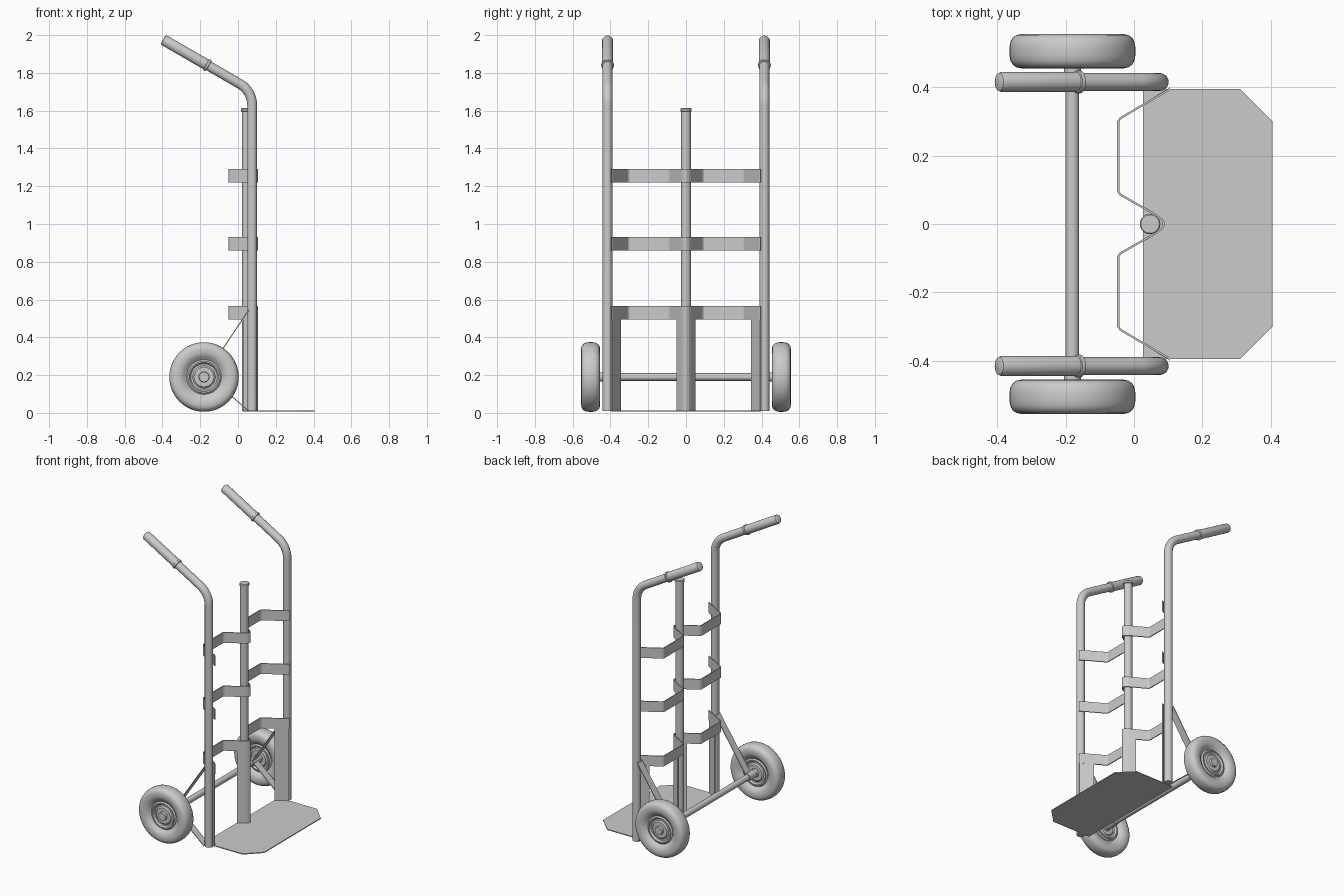
import bpy, bmesh, math
from mathutils import Vector, Matrix

if "Cube" in bpy.data.objects:
    bpy.data.objects.remove(bpy.data.objects["Cube"])


def add_mesh(name, verts, faces, angle=None):
    me = bpy.data.meshes.new(name)
    me.from_pydata(verts, [], faces)
    bm = bmesh.new()
    bm.from_mesh(me)
    bmesh.ops.recalc_face_normals(bm, faces=bm.faces)
    bm.to_mesh(me)
    bm.free()
    ob = bpy.data.objects.new(name, me)
    bpy.context.collection.objects.link(ob)
    if angle:
        bpy.ops.object.select_all(action='DESELECT')
        bpy.context.view_layer.objects.active = ob
        ob.select_set(True)
        bpy.ops.object.shade_smooth_by_angle(angle=math.radians(angle))
    return ob


def lathe(name, origin, axis, profile, n=32, angle=35):
    """Revolve (radius, height) pairs around an axis, capped at both ends."""
    rot = Vector(axis).to_track_quat('Z', 'Y').to_matrix()
    verts, faces = [], []
    for r, h in profile:
        for i in range(n):
            a = 2 * math.pi * i / n
            verts.append(Vector(origin) + rot @ Vector((r * math.cos(a), r * math.sin(a), h)))
    for k in range(len(profile) - 1):
        for i in range(n):
            j = (i + 1) % n
            faces.append((k*n + i, k*n + j, (k+1)*n + j, (k+1)*n + i))
    faces += [tuple(range(n)), tuple(range((len(profile)-1)*n, len(profile)*n))]
    return add_mesh(name, verts, faces, angle)


def sweep(name, path, r, y, n=24):
    """Round tube along an x-z path at depth y."""
    pts = [Vector((x, y, z)) for x, z in path]
    verts, faces = [], []
    for k, p in enumerate(pts):
        t = (pts[min(k+1, len(pts)-1)] - pts[max(k-1, 0)]).normalized()
        side = t.cross(Vector((0, 1, 0)))
        for i in range(n):
            a = 2 * math.pi * i / n
            verts.append(p + r * (math.cos(a) * side + math.sin(a) * Vector((0, 1, 0))))
    for k in range(len(pts) - 1):
        for i in range(n):
            j = (i + 1) % n
            faces.append((k*n + i, k*n + j, (k+1)*n + j, (k+1)*n + i))
    faces += [tuple(range(n)), tuple(range((len(pts)-1)*n, len(pts)*n))]
    return add_mesh(name, verts, faces, 40)


def ribbon(name, lower, upper, thick=0.006):
    """Thin sheet between two polylines."""
    m = len(lower)
    ob = add_mesh(name, lower + upper, [(i, i+1, m+i+1, m+i) for i in range(m-1)])
    mod = ob.modifiers.new("thickness", 'SOLIDIFY')
    mod.thickness, mod.offset, mod.use_even_offset = thick, 0, True
    return ob


def wall(name, path, z0, z1):
    return ribbon(name, [(x, y, z0) for x, y in path], [(x, y, z1) for x, y in path])


# Rail path: upright, 60 degree bend, sloping handle
BEND = 0.13
cx, cz = 0.075 - BEND, 1.704 - BEND * math.tan(math.radians(30))
rail = [(0.075, 0.01)] + [(cx + BEND * math.cos(math.radians(a)), cz + BEND * math.sin(math.radians(a)))
                          for a in range(0, 61, 6)] + [(-0.385, 1.970)]
hdir = Vector((-math.cos(math.radians(30)), 0, math.sin(math.radians(30))))

AX, AZ = -0.18, 0.19

# Wheel profile, (radius, offset); the other side mirrors it
half = [(0.026, 0.046), (0.028, 0.030), (0.052, 0.030), (0.060, 0.022), (0.070, 0.022), (0.077, 0.033),
        (0.084, 0.033), (0.092, 0.026), (0.102, 0.033), (0.112, 0.043), (0.130, 0.049), (0.150, 0.050),
        (0.164, 0.047), (0.175, 0.039), (0.181, 0.028), (0.184, 0.012)]
wheel = half + [(r, -h) for r, h in reversed(half)]

for s, tag in ((-1, "front"), (1, "back")):
    y = s * 0.415
    sweep("rail_" + tag, rail, 0.026, y)
    # Grip sleeve with collar and rounded end
    p = Vector((-0.155, y, 1.704 + 0.230 * math.tan(math.radians(30))))
    lathe("grip_" + tag, p, hdir, [(0.026, 0), (0.033, 0.002), (0.034, 0.008), (0.033, 0.014),
                                   (0.029, 0.016), (0.029, 0.268), (0.026, 0.276), (0.020, 0.279)])
    lathe("wheel_" + tag, (AX, s * 0.505, AZ), (0, s, 0), wheel, 48)
    # Axle bush and the two flat braces to the rail
    lathe("axle_bush_" + tag, (AX, s * 0.39, AZ), (0, s, 0), [(0.025, 0), (0.025, 0.07)])
    y0, y1 = y - 0.025, y + 0.025
    for nm, a, b in (("upper_brace_", (0.057, 0.545), (AX, AZ)),
                     ("lower_brace_", (0.055, 0.012), (AX, 0.212))):
        ribbon(nm + tag, [(a[0], y0, a[1]), (b[0], y0, b[1])], [(a[0], y1, a[1]), (b[0], y1, b[1])], 0.005)
    # Toe plate gusset beside the rail
    wall("gusset_" + tag, [(0.104, s * 0.395), (0.027, s * 0.348)], 0.008, 0.50)

# Axle
lathe("axle", (AX, -0.46, AZ), (0, 1, 0), [(0.020, 0), (0.020, 0.92)])

# Centre post with cap
lathe("centre_post", (0.047, 0, 0.01), (0, 0, 1),
      [(0.026, 0), (0.026, 1.585), (0.030, 1.587), (0.030, 1.600), (0.027, 1.603)])

# Folded cross straps passing in front of the post
side = [(0.105, 0.396), (0.098, 0.390), (-0.040, 0.309), (-0.046, 0.300), (-0.046, 0.095),
        (-0.040, 0.086), (0.066, 0.025), (0.080, 0.014), (0.086, 0.005)]
strap = side + [(x, -y) for x, y in reversed(side)]
for i, z in enumerate((0.495, 0.86, 1.22)):
    wall("cross_strap_%d" % (i + 1), strap, z, z + 0.07)

# V-shaped gusset around the post foot
vee = [(0.027, 0.048)] + side[-3:]
wall("centre_gusset", vee + [(x, -y) for x, y in reversed(vee)], 0.008, 0.50)

# Toe plate with clipped corners
outline = [(0.026, -0.395), (0.31, -0.395), (0.405, -0.30), (0.405, 0.30), (0.31, 0.395), (0.026, 0.395)]
plate = add_mesh("toe_plate", [(x, y, 0.010) for x, y in outline], [tuple(range(6))])
mod = plate.modifiers.new("thickness", 'SOLIDIFY')
mod.thickness, mod.offset = 0.006, 0
